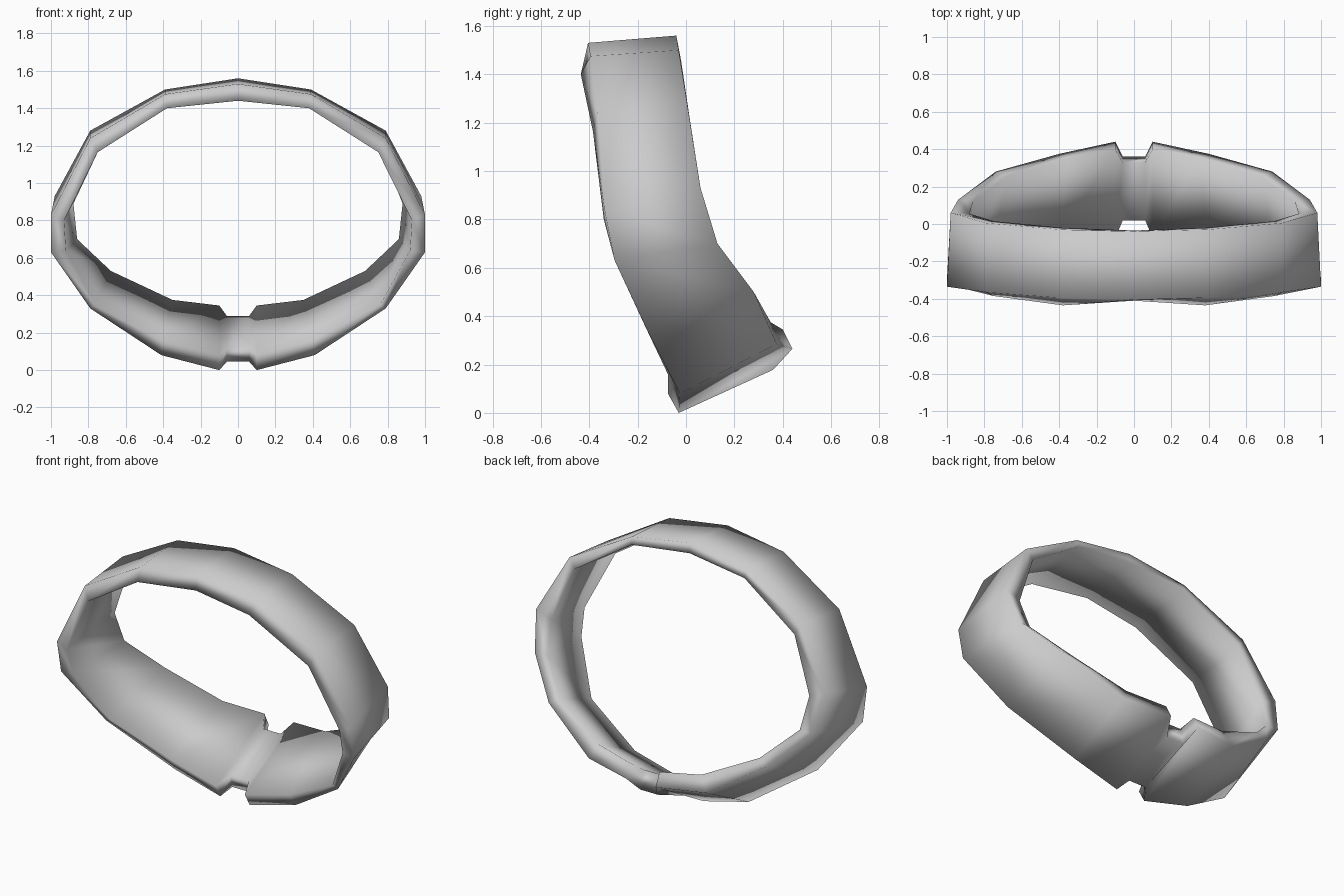
import bpy, bmesh

# Cross-sections of the right half, top to bottom:
# front outer, back outer, back inner, front inner
stations = [
    [(0, -.405, 1.53), (0, -.04, 1.56), (0, -.035, 1.50), (0, -.41, 1.44)],
    [(.39, -.395, 1.475), (.39, -.03, 1.50), (.385, -.02, 1.455), (.38, -.435, 1.40)],
    [(.79, -.365, 1.24), (.79, .005, 1.28), (.75, .015, 1.22), (.75, -.385, 1.165)],
    [(1.0, -.335, .83), (.98, .06, .93), (.88, .055, .89), (.93, -.34, .80)],
    [(1.0, -.295, .63), (.94, .13, .70), (.86, .12, .70), (.92, -.295, .64)],
    [(.79, -.155, .33), (.74, .28, .50), (.68, .255, .53), (.76, -.165, .35)],
    [(.41, -.025, .08), (.40, .375, .285), (.35, .35, .375), (.40, -.075, .16)],
    [(.10, -.03, .0), (.10, .44, .265), (.10, .40, .345), (.10, -.075, .08)],
    [(.06, .03, .045), (.06, .36, .178), (.06, .33, .29), (.06, .02, .12)],
]

# Close the ring with the mirrored half
mirrored = [[(-x, y, z) for x, y, z in s] for s in reversed(stations[1:])]
ring = stations + mirrored

# Band with the narrow notched bridge at the bottom
bm = bmesh.new()
loops = [[bm.verts.new(p) for p in s] for s in ring]
for i, a in enumerate(loops):
    b = loops[(i + 1) % len(loops)]
    for j in range(4):
        k = (j + 1) % 4
        bm.faces.new((a[j], a[k], b[k], b[j]))
bmesh.ops.recalc_face_normals(bm, faces=bm.faces)
for f in bm.faces:
    f.smooth = True
mesh = bpy.data.meshes.new("ring_band")
bm.to_mesh(mesh)
bm.free()
band = bpy.data.objects.new("ring_band", mesh)
bpy.context.collection.objects.link(band)
